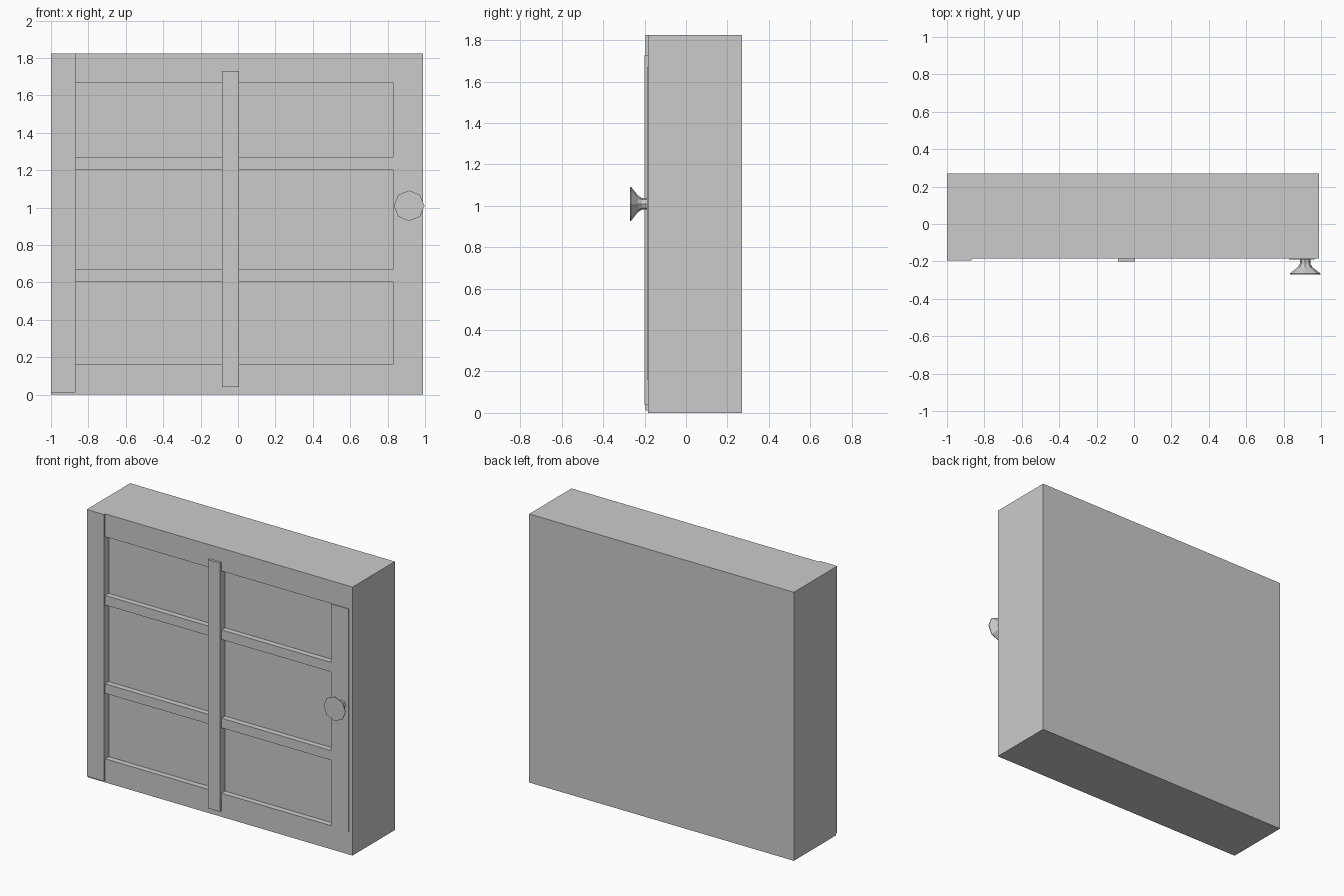
import bpy, bmesh, math
from mathutils import Vector

if "Cube" in bpy.data.objects:
    bpy.data.objects.remove(bpy.data.objects["Cube"])


def mesh_object(name, bm):
    bmesh.ops.recalc_face_normals(bm, faces=bm.faces)
    me = bpy.data.meshes.new(name)
    bm.to_mesh(me)
    bm.free()
    ob = bpy.data.objects.new(name, me)
    bpy.context.collection.objects.link(ob)
    return ob


def box(name, x, y, z):
    bm = bmesh.new()
    bmesh.ops.create_cube(bm, size=1)
    for v in bm.verts:
        v.co = Vector([(a + b) / 2 + c * (b - a) for c, (a, b) in zip(v.co, (x, y, z))])
    return mesh_object(name, bm)


LEFT, RIGHT, TOP = -1.0, 0.99, 1.825
PANEL, FRONT, BACK = -0.145, -0.184, 0.27

# cabinet body; its front face forms the six recessed panels
box("cabinet_body", (LEFT, RIGHT), (PANEL, BACK), (0, TOP))

# outer rails across the full width, and the two slim rails between panels
for name, z in (("bottom_rail", (0, 0.16)), ("top_rail", (1.67, TOP))):
    box(name, (LEFT, RIGHT), (FRONT, PANEL), z)
for name, z in (("lower_rail", (0.605, 0.67)), ("upper_rail", (1.205, 1.27))):
    box(name, (-0.87, 0.83), (FRONT, PANEL), z)

# upright stiles
box("left_stile", (LEFT, -0.87), (-0.196, PANEL), (0.012, TOP))
box("middle_stile", (-0.085, 0.005), (-0.2, PANEL), (0.04, 1.73))
box("right_stile", (0.83, 0.965), (-0.189, PANEL), (0.16, 1.67))
box("right_edge", (0.965, RIGHT), (FRONT, PANEL), (0.16, 1.67))

# flared octagonal knob, turned around the y axis
profile = [(0.028, -0.18), (0.028, -0.212), (0.04, -0.232), (0.082, -0.265), (0.082, -0.27)]
bm = bmesh.new()
rings = []
for r, y in profile:
    rings.append([bm.verts.new((0.915 + r * math.cos(k * math.pi / 4), y,
                                1.01 + r * math.sin(k * math.pi / 4))) for k in range(8)])
for a, b in zip(rings, rings[1:]):
    for k in range(8):
        n = (k + 1) % 8
        bm.faces.new((a[k], a[n], b[n], b[k]))
bm.faces.new(rings[0])
bm.faces.new(rings[-1])
mesh_object("door_knob", bm)
